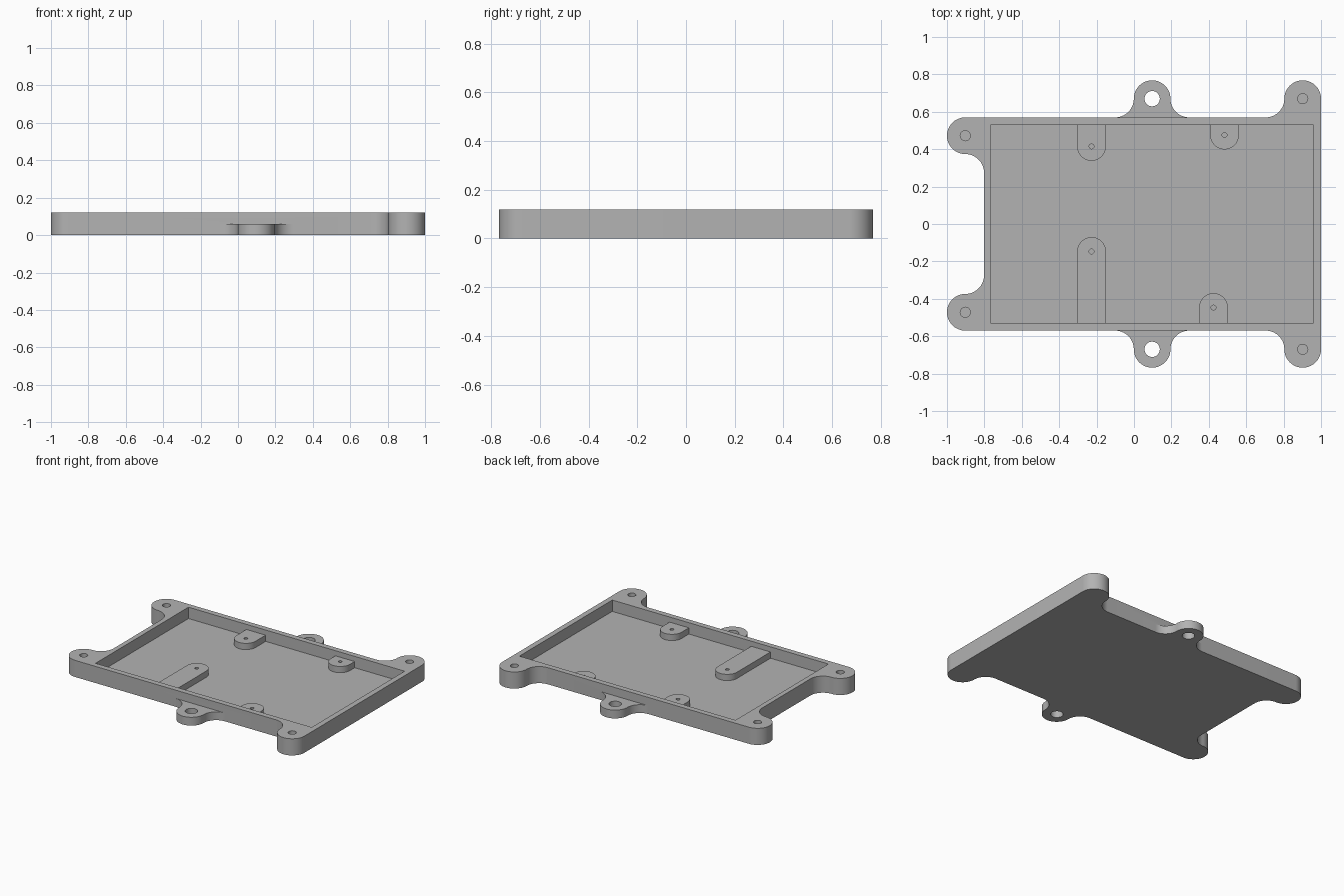
import bpy, bmesh, math

if "Cube" in bpy.data.objects:
    bpy.data.objects.remove(bpy.data.objects["Cube"])

H, LUG_H, FLOOR, BOSS_H = 0.12, 0.06, 0.038, 0.083   # heights
R, F = 0.098, 0.10                                   # ear radius, fillet radius
EDGE, EAR_Y = 0.57, 0.67                             # half depth of body, centre of outer ears

grey = bpy.data.materials.new("light grey")
grey.diffuse_color = (0.45, 0.45, 0.45, 1)
grey.use_nodes = True
grey.node_tree.nodes["Principled BSDF"].inputs["Base Color"].default_value = grey.diffuse_color


def arc(cx, cy, r, a0, a1, n=20):
    return [(cx + r * math.cos(math.radians(a0 + (a1 - a0) * i / n)),
             cy + r * math.sin(math.radians(a0 + (a1 - a0) * i / n))) for i in range(n + 1)]


def prism(name, pts, z0, z1):
    """Upright solid from an outline."""
    bm = bmesh.new()
    face = bm.faces.new([bm.verts.new((x, y, z0)) for x, y in pts])
    top = bmesh.ops.extrude_face_region(bm, geom=[face])["geom"]
    bmesh.ops.translate(bm, vec=(0, 0, z1 - z0),
                        verts=[v for v in top if isinstance(v, bmesh.types.BMVert)])
    bmesh.ops.recalc_face_normals(bm, faces=bm.faces)
    me = bpy.data.meshes.new(name)
    bm.to_mesh(me)
    bm.free()
    me.materials.append(grey)
    ob = bpy.data.objects.new(name, me)
    bpy.context.collection.objects.link(ob)
    return ob


def combine(target, tool, op):
    """Apply a boolean and discard the tool."""
    mod = target.modifiers.new("bool", 'BOOLEAN')
    mod.object, mod.operation, mod.solver = tool, op, 'EXACT'
    bpy.context.view_layer.objects.active = target
    bpy.ops.object.modifier_apply(modifier=mod.name)
    bpy.data.objects.remove(tool)


def hole(target, x, y, r, z0, z1):
    combine(target, prism("hole_cutter", arc(x, y, r, 0, 360, 32)[:-1], z0, z1), 'DIFFERENCE')


def rect(x0, x1, y0, y1):
    return [(x0, y0), (x1, y0), (x1, y1), (x0, y1)]


# tray outline: back half with ears and fillets, then mirrored to the front
EX = 0.902
half = (arc(EX, EAR_Y, R, 0, 180, 32) + arc(EX - R - F, EAR_Y, F, 0, -90)[1:]
        + arc(-EX, EDGE - R, R, 90, 270, 32) + arc(-EX, EDGE - 2 * R - F, F, 90, 0)[1:])
tray = prism("tray", half + [(x, -y) for x, y in reversed(half)], 0, H)

# pocket
combine(tray, prism("pocket_cutter", rect(-0.767, 0.96, -0.53, 0.53), FLOOR, H + 0.1), 'DIFFERENCE')

# low lugs on the long sides, with through holes
LX = 0.097
for s in (1, -1):
    lug = (arc(LX, EAR_Y, R, 0, 180, 32) + arc(LX - R - F, EAR_Y, F, 0, -90)[1:]
           + [(LX - R - F, 0.55), (LX + R + F, 0.55)] + arc(LX + R + F, EAR_Y, F, 270, 180)[:-1])
    combine(tray, prism("lug", [(x, s * y) for x, y in lug], 0, LUG_H), 'UNION')
    hole(tray, LX, s * EAR_Y, 0.041, -0.1, 0.2)
    # blind screw holes in the corner ears
    hole(tray, EX, s * EAR_Y, 0.027, 0.04, 0.2)
    hole(tray, -EX, s * (EDGE - R), 0.027, 0.04, 0.2)

# rounded bosses growing out of the pocket walls
W = 0.077
for x, y, s in ((-0.227, 0.415, 1), (0.484, 0.476, 1), (-0.227, -0.147, -1), (0.425, -0.447, -1)):
    pts = arc(x, y, W, 180, 180 + s * 180, 24) + [(x + W, s * 0.55), (x - W, s * 0.55)]
    combine(tray, prism("boss", pts, 0.02, BOSS_H), 'UNION')
    hole(tray, x, y, 0.013, FLOOR + 0.005, 0.2)

bpy.ops.object.select_all(action='DESELECT')
tray.select_set(True)
bpy.context.view_layer.objects.active = tray
bpy.ops.object.shade_smooth_by_angle(angle=math.radians(30))
